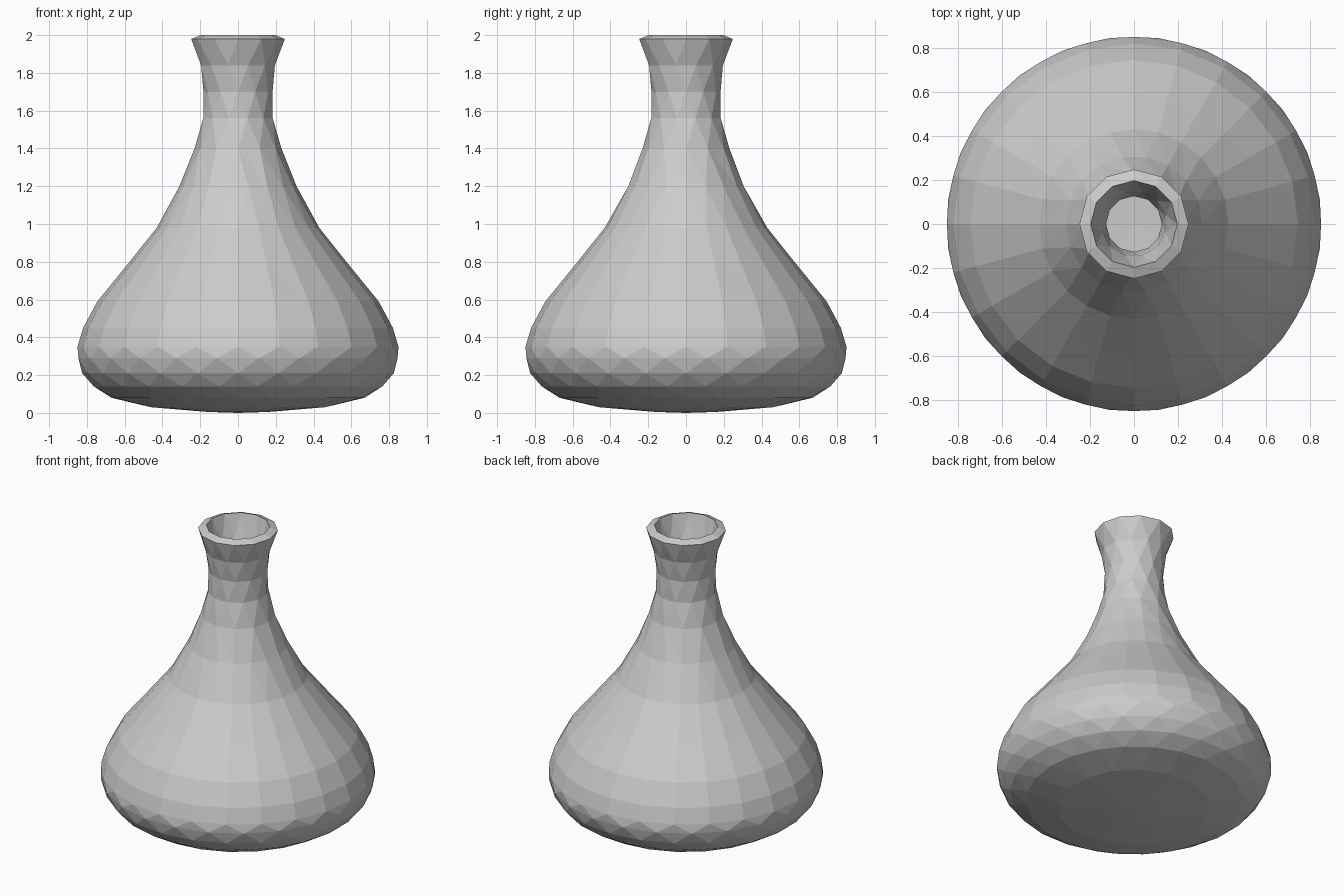
import bpy, bmesh, math

if "Cube" in bpy.data.objects:
    bpy.data.objects.remove(bpy.data.objects["Cube"])

# Low-poly flask vase: rings of (radius, height, sides, offset in half steps)
OUTER = [
    (0.16, 0.005, 12, 0), (0.47, 0.03, 16, 1), (0.67, 0.08, 24, 0),
    (0.77, 0.14, 24, 1), (0.825, 0.21, 24, 0), (0.852, 0.29, 24, 1),
    (0.85, 0.35, 24, 0), (0.82, 0.45, 24, 0), (0.745, 0.59, 24, 0),
    (0.59, 0.78, 24, 0), (0.43, 0.98, 24, 0), (0.31, 1.20, 18, 0),
    (0.23, 1.40, 12, 0), (0.19, 1.56, 12, 1), (0.183, 1.70, 12, 0),
    (0.202, 1.84, 12, 1), (0.248, 1.98, 12, 0), (0.197, 2.00, 12, 0),
]
INNER = [
    (0.15, 1.84, 12, 1), (0.127, 1.70, 12, 0), (0.132, 1.56, 12, 0),
    (0.17, 1.40, 12, 0), (0.25, 1.20, 12, 0), (0.37, 0.98, 16, 0),
    (0.53, 0.78, 16, 0), (0.69, 0.58, 20, 0), (0.77, 0.44, 20, 0),
    (0.795, 0.31, 20, 0), (0.76, 0.21, 20, 0), (0.62, 0.12, 16, 0),
    (0.40, 0.08, 12, 0),
]


def make_ring(bm, r, z, n, shift):
    angles = [2 * math.pi * (i + shift / 2) / n for i in range(n)]
    verts = [bm.verts.new((r * math.cos(a), r * math.sin(a), z)) for a in angles]
    return verts, angles


def bridge(bm, ring_a, ring_b):
    """Zip two rings of any side counts together with triangles."""
    (va, aa), (vb, ab) = ring_a, ring_b
    na, nb = len(va), len(vb)
    aa, ab = aa + [aa[0] + 2 * math.pi], ab + [ab[0] + 2 * math.pi]
    i = j = 0
    while i < na or j < nb:
        if j == nb or (i < na and aa[i + 1] <= ab[j + 1]):
            bm.faces.new((va[i], va[(i + 1) % na], vb[j % nb]))
            i += 1
        else:
            bm.faces.new((va[i % na], vb[(j + 1) % nb], vb[j]))
            j += 1


def cap(bm, ring, z):
    verts = ring[0]
    centre = bm.verts.new((0, 0, z))
    for k, v in enumerate(verts):
        bm.faces.new((v, verts[(k + 1) % len(verts)], centre))


# Outer wall, rim, inner wall, and closed bottoms
bm = bmesh.new()
rings = [make_ring(bm, *p) for p in OUTER + INNER]
for a, b in zip(rings, rings[1:]):
    bridge(bm, a, b)
cap(bm, rings[0], 0.0)
cap(bm, rings[-1], 0.07)
bmesh.ops.recalc_face_normals(bm, faces=bm.faces)

mesh = bpy.data.meshes.new("vase")
bm.to_mesh(mesh)
bm.free()
vase = bpy.data.objects.new("vase", mesh)
bpy.context.collection.objects.link(vase)

# Plain grey clay
grey = bpy.data.materials.new("plain grey")
grey.diffuse_color = (0.6, 0.6, 0.6, 1)
grey.use_nodes = True
grey.node_tree.nodes["Principled BSDF"].inputs["Base Color"].default_value = grey.diffuse_color
mesh.materials.append(grey)
